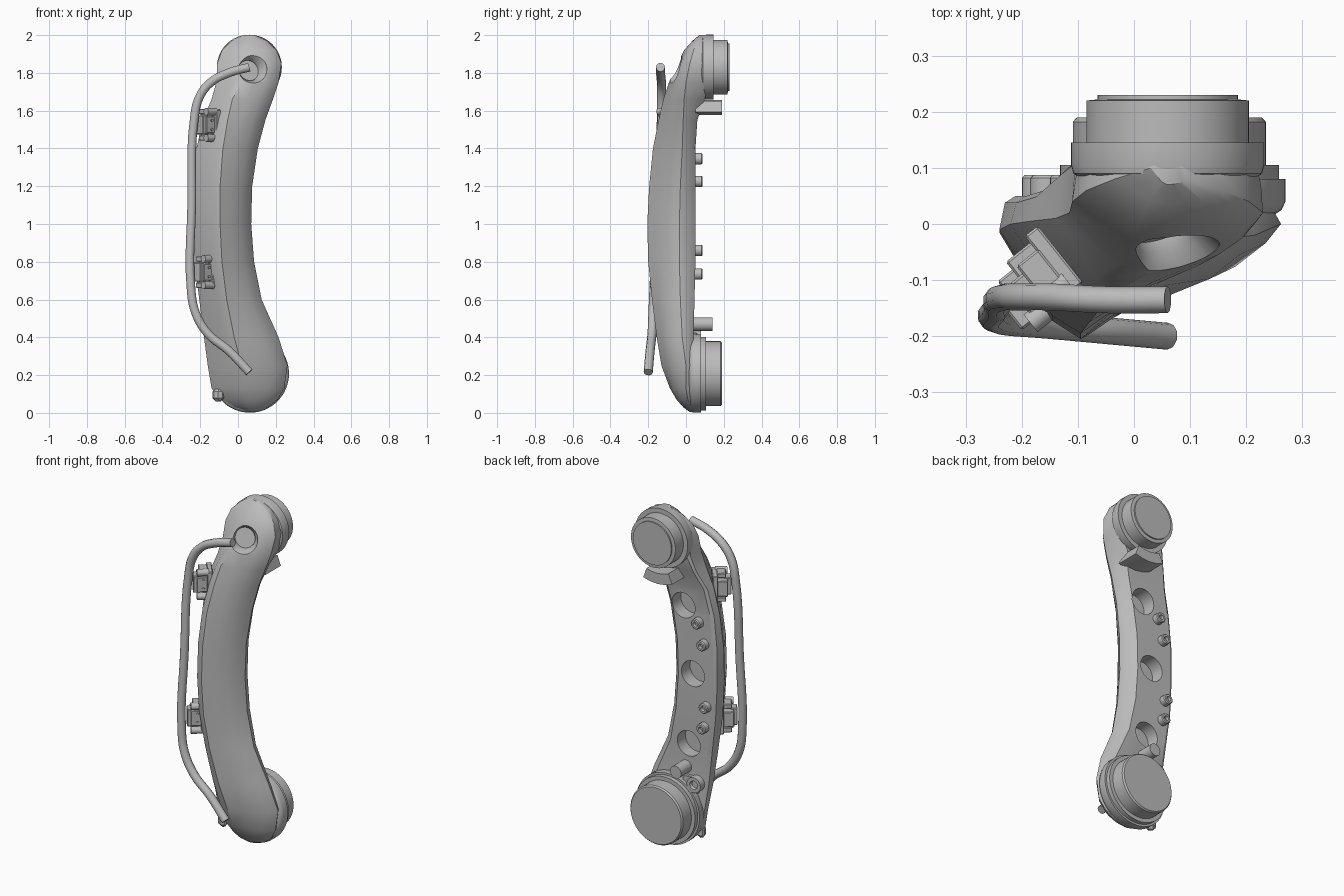
import bpy, bmesh, math
from mathutils import Vector, Matrix

cube = bpy.data.objects.get("Cube")
if cube:
    bpy.data.objects.remove(cube, do_unlink=True)

grey = bpy.data.materials.new("steel_grey")
grey.use_nodes = True
GREY = (0.5, 0.5, 0.5, 1)
grey.diffuse_color = GREY
grey.node_tree.nodes["Principled BSDF"].inputs["Base Color"].default_value = GREY


def finish(name, bm, angle=35):
    bmesh.ops.recalc_face_normals(bm, faces=bm.faces)
    mesh = bpy.data.meshes.new(name)
    bm.to_mesh(mesh)
    bm.free()
    mesh.materials.append(grey)
    ob = bpy.data.objects.new(name, mesh)
    bpy.context.collection.objects.link(ob)
    smooth(ob, angle)
    return ob


def smooth(ob, angle=35):
    bpy.ops.object.select_all(action='DESELECT')
    ob.select_set(True)
    bpy.context.view_layer.objects.active = ob
    bpy.ops.object.shade_smooth_by_angle(angle=math.radians(angle))


def bridge(bm, rings):
    """Skin a list of equal rings of points and cap both ends."""
    rows = [[bm.verts.new(p) for p in ring] for ring in rings]
    n = len(rows[0])
    for a, b in zip(rows, rows[1:]):
        for i in range(n):
            j = (i + 1) % n
            bm.faces.new((a[i], a[j], b[j], b[i]))
    bm.faces.new(rows[0])
    bm.faces.new(rows[-1])


def turned(name, origin, axis, profile, sides=48):
    """Round part: profile holds (radius, distance along axis)."""
    q = Vector(axis).to_track_quat('Z', 'Y')
    rings = []
    for r, d in profile:
        rings.append([Vector(origin) + q @ Vector((r * math.cos(t), r * math.sin(t), d))
                      for t in (math.tau * i / sides for i in range(sides))])
    bm = bmesh.new()
    bridge(bm, rings)
    return finish(name, bm)


def box(name, centre, size, turn, bevel=0.004):
    bm = bmesh.new()
    bmesh.ops.create_cube(bm, size=1)
    bmesh.ops.scale(bm, vec=size, verts=bm.verts)
    bmesh.ops.bevel(bm, geom=bm.edges[:], offset=bevel, segments=1, affect='EDGES')
    bmesh.ops.transform(bm, matrix=Matrix.Translation(centre) @ Matrix.Rotation(turn, 4, 'Z'),
                        verts=bm.verts)
    return finish(name, bm, 20)


def cut(target, cutter):
    mod = target.modifiers.new("cut", 'BOOLEAN')
    mod.operation = 'DIFFERENCE'
    mod.solver = 'EXACT'
    mod.object = cutter
    bpy.context.view_layer.objects.active = target
    bpy.ops.object.modifier_apply(modifier=mod.name)
    bpy.data.objects.remove(cutter, do_unlink=True)


# Curved arm: z, left x, right x, ridge x, front y, side y, back y
STATIONS = [
    (0.005, 0.03, 0.1, 0.06, 0.02, 0.035, 0.07),
    (0.03, -0.04, 0.16, 0.05, -0.015, 0.02, 0.07),
    (0.07, -0.09, 0.21, 0.04, -0.05, 0.01, 0.07),
    (0.13, -0.14, 0.245, 0.03, -0.085, 0, 0.06),
    (0.25, -0.16, 0.262, 0.02, -0.13, 0, 0.05),
    (0.4, -0.18, 0.215, -0.02, -0.155, -0.02, 0.04),
    (0.6, -0.205, 0.125, -0.06, -0.18, -0.03, 0.045),
    (0.8, -0.23, 0.085, -0.085, -0.2, -0.035, 0.05),
    (1, -0.24, 0.07, -0.095, -0.205, -0.035, 0.05),
    (1.2, -0.24, 0.075, -0.095, -0.195, -0.03, 0.05),
    (1.4, -0.22, 0.105, -0.08, -0.175, -0.02, 0.05),
    (1.55, -0.185, 0.145, -0.055, -0.145, -0.015, 0.06),
    (1.66, -0.14, 0.185, -0.03, -0.12, -0.01, 0.1),
    (1.75, -0.115, 0.215, 0.02, -0.09, 0, 0.12),
    (1.85, -0.11, 0.23, 0.05, -0.045, 0.02, 0.12),
    (1.92, -0.085, 0.205, 0.06, -0.01, 0.04, 0.12),
    (1.97, -0.035, 0.155, 0.06, 0.035, 0.06, 0.12),
    (2, 0.03, 0.09, 0.06, 0.07, 0.08, 0.12),
]
rings = []
for z, xl, xr, rx, yf, ys, yb in STATIONS:
    left, ridge, right = Vector((xl, ys + 0.02)), Vector((rx, yf)), Vector((xr, ys))
    chamfer = Vector((rx + (xl - rx) * 0.35, left.y + (yf - left.y) * 0.83))
    swell = Vector((0.25, -0.4)) * (xr - rx) * 0.25
    slope = 0.055 if 0.1 < z < 1.7 else 0.015
    pts = [Vector((xl + 0.2 * (rx - xl), yb)), Vector((xl + 0.01, yb - 0.012)), left, chamfer, ridge,
           ridge.lerp(right, 0.3) + swell * 0.6, ridge.lerp(right, 0.6) + swell,
           ridge.lerp(right, 0.85) + swell * 0.6, right,
           Vector((xr - slope * 0.25, (ys + yb) / 2)), Vector((xr - slope, yb))]
    rings.append([(p.x, p.y, z) for p in pts])
bm = bmesh.new()
bridge(bm, rings)
arm = finish("arm_body", bm)

# Lightening holes in the back and the socket in the upper front
for x, z in ((-0.02, 1.42), (-0.08, 1.03), (-0.05, 0.61)):
    cut(arm, turned("hole_cutter", (x, -0.03, z), (0, 1, 0), [(0.075, 0), (0.075, 0.2)], 32))
face = Vector((0.35, -1, 0.3)).normalized()
cut(arm, turned("socket_cutter", Vector((0.07, -0.055, 1.825)) - face * 0.03, face,
                [(0.056, -0.02), (0.06, 0), (0.085, 0.035), (0.085, 0.2)], 32))
smooth(arm, 30)

# Joint hubs at both ends of the back
turned("upper_hub", (0.06, 0, 1.83), (0, 1, 0),
       [(0.155, 0.08), (0.168, 0.09), (0.172, 0.105), (0.172, 0.145), (0.145, 0.145),
        (0.145, 0.22), (0.125, 0.222), (0.125, 0.23)], 64)
turned("lower_hub", (0.063, 0, 0.208), (0, 1, 0),
       [(0.185, 0.015), (0.2, 0.025), (0.207, 0.04), (0.207, 0.08), (0.195, 0.08), (0.195, 0.105),
        (0.172, 0.105), (0.172, 0.182), (0.165, 0.19)], 64)

# Curved stop block beneath the upper hub
arcs = [math.radians(a) for a in range(-114, -69, 11)]
outline = [(0.19, a) for a in arcs] + [(0.252, a) for a in reversed(arcs)]
bm = bmesh.new()
bridge(bm, [[(0.06 + r * math.cos(a), y, 1.83 + r * math.sin(a)) for r, a in outline]
            for y in (0.05, 0.19)])
finish("stop_block", bm)

# Cable pegs along the back, with dimpled ends
for i, (x, z) in enumerate(((-0.12, 1.345), (-0.155, 1.225), (-0.17, 0.86), (-0.155, 0.735))):
    turned(f"back_peg_{i + 1}", (x, 0.02, z), (0, 1, 0),
           [(0.03, 0), (0.03, 0.062), (0.025, 0.067), (0.014, 0.067), (0.012, 0.05)], 20)
turned("lower_post", (-0.03, 0.02, 0.47), (0, 1, 0), [(0.036, 0), (0.036, 0.12)], 24)
turned("lower_lug", (-0.105, 0, 0.39), (0, 1, 0),
       [(0.045, 0), (0.045, 0.08), (0.025, 0.08), (0.02, 0.065)], 24)
box("lug_web", (-0.07, 0.035, 0.38), (0.1, 0.05, 0.09), 0)
box("bottom_tab", (-0.105, 0.01, 0.095), (0.06, 0.05, 0.07), -0.5, 0.018)

# Bent pipe at the side
PATH = [(0.06, -0.135, 1.83), (-0.05, -0.135, 1.8), (-0.15, -0.13, 1.745), (-0.205, -0.13, 1.67),
        (-0.23, -0.13, 1.57), (-0.245, -0.15, 1.1), (-0.248, -0.17, 0.65), (-0.225, -0.175, 0.53),
        (-0.16, -0.18, 0.42), (-0.05, -0.19, 0.33), (0.06, -0.2, 0.215)]
curve = bpy.data.curves.new("side_pipe", 'CURVE')
curve.dimensions = '3D'
curve.bevel_depth = 0.024
curve.bevel_resolution = 3
curve.resolution_u = 5
curve.use_fill_caps = True
spline = curve.splines.new('BEZIER')
spline.bezier_points.add(len(PATH) - 1)
for point, co in zip(spline.bezier_points, PATH):
    point.co = co
    point.handle_left_type = point.handle_right_type = 'AUTO'
curve.materials.append(grey)
pipe = bpy.data.objects.new("side_pipe", curve)
bpy.context.collection.objects.link(pipe)

# Pipe clamps standing on the side slope
along = Vector((0.62, -0.78, 0))
out = Vector((-0.78, -0.62, 0))
turn = math.atan2(along.y, along.x)
for name, x, y, z in (("upper", -0.17, -0.085, 1.525), ("lower", -0.185, -0.12, 0.745)):
    c = Vector((x, y, z))
    box(f"{name}_clamp_block", c, (0.1, 0.07, 0.09), turn)
    box(f"{name}_clamp_base", c - out * 0.035, (0.13, 0.03, 0.16), turn)
    box(f"{name}_clamp_jaw", c + out * 0.035 + along * 0.015, (0.06, 0.04, 0.1), turn)
    for side, dz in (("top", 0.07), ("bottom", -0.07)):
        p = c + Vector((0, 0, dz)) + along * 0.01
        box(f"{name}_clamp_{side}_ear", p, (0.085, 0.05, 0.028), turn)
        turned(f"{name}_clamp_{side}_pin", p + along * 0.035, out, [(0.02, -0.03), (0.02, 0.035)], 16)
        bolt = c + along * 0.045 + Vector((0, 0, dz * 0.35))
        turned(f"{name}_clamp_{side}_bolt", bolt, along, [(0.008, 0), (0.008, 0.012)], 10)
